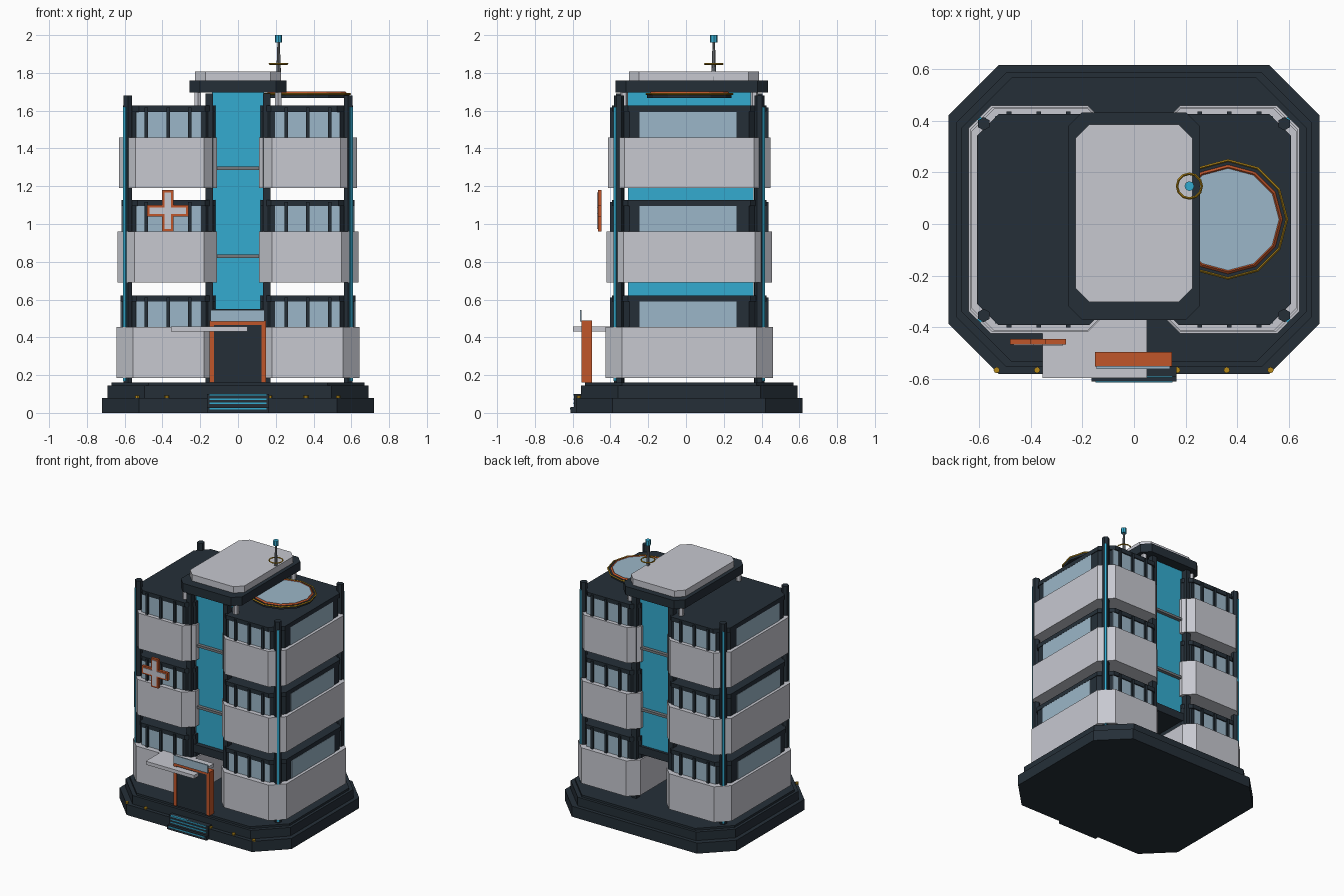
import bpy, bmesh, math

if "Cube" in bpy.data.objects:
    bpy.data.objects.remove(bpy.data.objects["Cube"])

CY = 0.017  # depth centre of the tower


def mat(name, r, g, b):
    m = bpy.data.materials.new(name)
    m.diffuse_color = (r, g, b, 1)
    m.use_nodes = True
    m.node_tree.nodes["Principled BSDF"].inputs["Base Color"].default_value = m.diffuse_color
    return m


DARK = mat("dark slate", 0.018, 0.028, 0.039)
WHITE = mat("pale panel", 0.57, 0.58, 0.63)
CYAN = mat("cyan glass", 0.034, 0.41, 0.63)
PANE = mat("pale window", 0.33, 0.47, 0.58)
ORANGE = mat("orange trim", 0.53, 0.092, 0.023)
GOLD = mat("gold light", 0.46, 0.25, 0.01)
GREY = mat("grey metal", 0.18, 0.195, 0.21)


def finish(name, bm, m):
    bmesh.ops.recalc_face_normals(bm, faces=bm.faces)
    me = bpy.data.meshes.new(name)
    bm.to_mesh(me)
    bm.free()
    me.materials.append(m)
    ob = bpy.data.objects.new(name, me)
    bpy.context.collection.objects.link(ob)
    return ob


def extrude(name, pts, z0, z1, m):
    bm = bmesh.new()
    f = bm.faces.new([bm.verts.new((x, y, z0)) for x, y in pts])
    top = bmesh.ops.extrude_face_region(bm, geom=[f])["geom"]
    bmesh.ops.translate(bm, vec=(0, 0, z1 - z0),
                        verts=[v for v in top if isinstance(v, bmesh.types.BMVert)])
    return finish(name, bm, m)


def octa(name, x0, x1, y0, y1, z0, z1, cl, cr, m):
    """Chamfered box; cl / cr are the chamfers on the left / right corners."""
    pts = [(x0 + cl, y0), (x1 - cr, y0), (x1, y0 + cr), (x1, y1 - cr),
           (x1 - cr, y1), (x0 + cl, y1), (x0, y1 - cl), (x0, y0 + cl)]
    return extrude(name, pts, z0, z1, m)


def box(name, x0, x1, y0, y1, z0, z1, m):
    return extrude(name, [(x0, y0), (x1, y0), (x1, y1), (x0, y1)], z0, z1, m)


def cyl(name, x, y, z0, z1, r1, m, n=8, r2=None):
    bm = bmesh.new()
    bmesh.ops.create_cone(bm, cap_ends=True, segments=n, radius1=r1,
                          radius2=r1 if r2 is None else r2, depth=z1 - z0)
    bmesh.ops.translate(bm, vec=(x, y, (z0 + z1) / 2), verts=bm.verts)
    return finish(name, bm, m)


def ring(name, x, y, z, major, minor, m, n=12):
    bpy.ops.mesh.primitive_torus_add(location=(x, y, z), major_radius=major, minor_radius=minor,
                                     major_segments=n, minor_segments=4)
    ob = bpy.context.object
    ob.name = name
    ob.data.materials.append(m)


# stepped plinth
for i, (hx, hy, z0, z1) in enumerate([(0.72, 0.6, 0, 0.08), (0.69, 0.572, 0.08, 0.145),
                                      (0.67, 0.552, 0.145, 0.16)]):
    octa(f"plinth_{i}", -hx, hx, CY - hy, CY + hy, z0, z1, 0.195, 0.195, DARK)

# entrance steps with glowing strips
box("front_step_low", -0.165, 0.165, -0.612, -0.56, 0, 0.03, DARK)
box("front_step_high", -0.165, 0.165, -0.592, -0.54, 0.03, 0.1, DARK)
for z, y in [(0.022, -0.612), (0.05, -0.592), (0.072, -0.592), (0.096, -0.592)]:
    box("step_light", -0.15, 0.15, y - 0.003, y + 0.01, z - 0.004, z + 0.004, CYAN)

# plinth lights
for x in (-0.533, -0.376, -0.01, 0.168, 0.36, 0.53):
    cyl("plinth_light", x, -0.567, 0.078, 0.092, 0.012, GOLD, 8)


def side_box(name, s, a, b, *rest):
    box(name, min(s * a, s * b), max(s * a, s * b), *rest)


def wing_part(name, s, xi, xo, hy, z0, z1, ci, co, m):
    if s > 0:
        octa(name, xi, xo, CY - hy, CY + hy, z0, z1, ci, co, m)
    else:
        octa(name, -xo, -xi, CY - hy, CY + hy, z0, z1, co, ci, m)


# three floors on each of the two wings
for s in (-1, 1):
    for i, z in enumerate((0.185, 0.69, 1.19)):
        d = 0.006 * i
        top = z + 0.437
        wing_part("floor_band", s, 0.11, 0.643 - d, 0.443 - d, z, z + 0.269, 0.07, 0.088, WHITE)
        wing_part("window_core", s, 0.12, 0.617 - d, 0.397, z + 0.26, top, 0.05, 0.08, DARK)
        wing_part("floor_header", s, 0.12, 0.622 - d, 0.41, top - 0.032, top, 0.055, 0.085, DARK)
        for e in (-1, 1):
            y = CY + e * 0.397
            box_y = (min(y, y + e * 0.006), max(y, y + e * 0.006))
            side_box("front_window", s, 0.195, 0.54, *box_y, z + 0.262, top - 0.033, PANE)
            mull_y = (min(y, y + e * 0.022), max(y, y + e * 0.022))
            for mx in (0.255, 0.37, 0.485):
                side_box("mullion", s, mx - 0.009, mx + 0.009, *mull_y, z + 0.262, top - 0.01, DARK)
        side_box("side_window", s, 0.61, 0.622 - d, CY - 0.262, CY + 0.25,
                 z + 0.262, top - 0.033, PANE)

    # columns, lit strips and roof posts at front and back
    for e in (-1, 1):
        cyl("corner_column", s * 0.583, CY + e * 0.372, 0.16, 1.68, 0.026, DARK, 6)
        strip = cyl("column_light", s * 0.596, CY + e * 0.388, 0.17, 1.62, 0.012, CYAN, 4)
        y = CY + e * 0.365
        side_box("inner_column", s, 0.133, 0.172, y - 0.022, y + 0.022, 0.16, 1.69, DARK)
        cyl("roof_post", s * 0.213, CY + e * 0.345, 1.62, 1.7, 0.02, WHITE, 6)

# central glass shaft
box("shaft_collar", -0.15, 0.15, CY - 0.36, CY + 0.36, 0.49, 0.55, DARK)
box("glass_shaft", -0.138, 0.138, CY - 0.325, CY + 0.34, 0.55, 1.7, CYAN)
for z in (0.83, 1.295):
    for y in (CY - 0.335, CY + 0.35):
        box("shaft_rail", -0.125, 0.125, y - 0.015, y + 0.015, z - 0.009, z + 0.009, GREY)
octa("shaft_cap", -0.257, 0.257, -0.372, 0.433, 1.695, 1.76, 0.055, 0.055, DARK)
octa("shaft_roof", -0.228, 0.228, -0.303, 0.387, 1.76, 1.808, 0.055, 0.055, WHITE)

# landing pad
PX, PY = 0.365, 0.018
cyl("pad_base", PX, PY, 1.668, 1.69, 0.224, DARK, 12)
cyl("pad_surface", PX, PY, 1.685, 1.696, 0.198, PANE, 12)
ring("pad_trim", PX, PY, 1.692, 0.203, 0.009, ORANGE)
ring("pad_light_ring", PX, PY, 1.688, 0.228, 0.006, GOLD)

# antenna
AX, AY = 0.215, 0.147
cyl("antenna_mast", AX, AY, 1.7, 1.97, 0.016, GREY, 8, 0.006)
ring("antenna_ring", AX, AY, 1.848, 0.048, 0.005, GOLD)
cyl("antenna_tip", AX, AY, 1.962, 2.0, 0.019, CYAN, 8)

# entrance
side_box("door_jamb_left", -1, 0.128, 0.152, -0.553, -0.497, 0.16, 0.49, ORANGE)
side_box("door_jamb_right", 1, 0.124, 0.148, -0.553, -0.497, 0.16, 0.49, ORANGE)
box("door_lintel", -0.152, 0.148, -0.553, -0.497, 0.466, 0.49, ORANGE)
box("door_panel", -0.13, 0.126, -0.546, -0.503, 0.16, 0.468, DARK)
box("door_sign_plate", -0.145, 0.14, -0.562, -0.552, 0.485, 0.545, PANE)
box("entrance_canopy", -0.355, 0.05, -0.597, -0.36, 0.432, 0.458, WHITE)

# wall cross
def cross(name, w, h, y0, y1, m):
    cx, cz = -0.372, 1.07
    box(name + "_upright", cx - w, cx + w, y0, y1, cz - h, cz + h, m)
    for s in (-1, 1):
        a, b = sorted((cx + s * w, cx + s * h))
        box(name + "_arm", a, b, y0, y1, cz - w, cz + w, m)


cross("cross_frame", 0.03, 0.109, -0.467, -0.447, ORANGE)
cross("cross_inset", 0.018, 0.096, -0.471, -0.466, WHITE)
